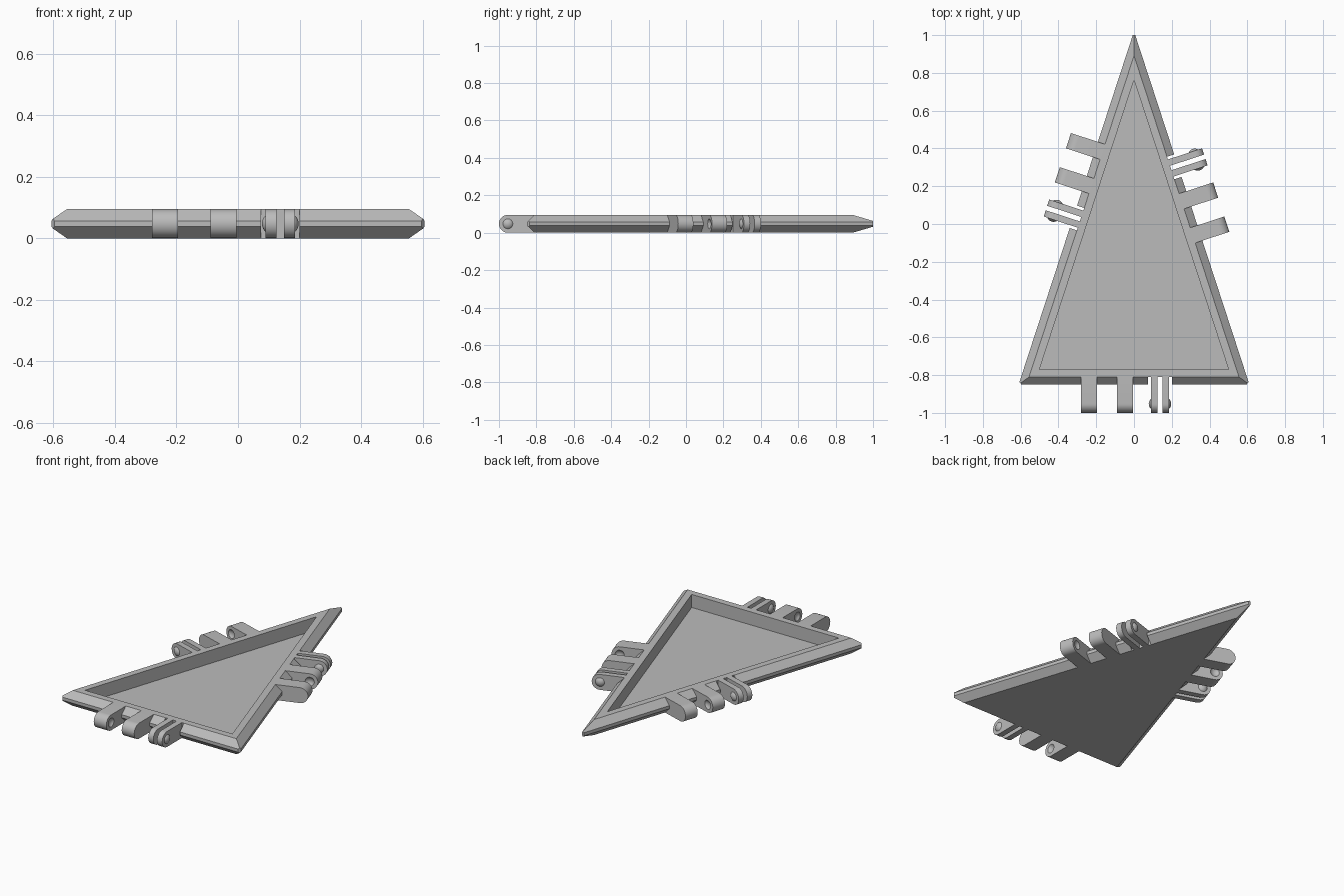
import bpy, bmesh, math
from mathutils import Matrix, Vector

if "Cube" in bpy.data.objects:
    bpy.data.objects.remove(bpy.data.objects["Cube"], do_unlink=True)

grey = bpy.data.materials.new("plain_grey")
grey.use_nodes = True
GREY = (0.5, 0.5, 0.5, 1)
grey.diffuse_color = GREY
grey.node_tree.nodes["Principled BSDF"].inputs["Base Color"].default_value = GREY

H = 0.095                       # plate thickness
APEX, BASE, HALF = 1.02, -0.85, 0.611
TIP = math.atan2(HALF, APEX - BASE)
RADIUS = H / 2
AXIS_Y = -1 + RADIUS            # hinge axis, in the front edge's frame


def make_object(name, bm, matrix=Matrix()):
    bmesh.ops.recalc_face_normals(bm, faces=bm.faces)
    mesh = bpy.data.meshes.new(name)
    bm.to_mesh(mesh)
    bm.free()
    mesh.transform(matrix)
    mesh.materials.append(grey)
    obj = bpy.data.objects.new(name, mesh)
    bpy.context.collection.objects.link(obj)
    return obj


def carve(obj, cutter):
    """Subtract the cutter, bake the result and drop the cutter."""
    cutter.hide_render = True
    mod = obj.modifiers.new("carve", "BOOLEAN")
    mod.operation, mod.solver, mod.object = "DIFFERENCE", "EXACT", cutter
    graph = bpy.context.evaluated_depsgraph_get()
    baked = bpy.data.meshes.new_from_object(obj.evaluated_get(graph))
    obj.modifiers.clear()
    obj.data = baked
    bpy.data.objects.remove(cutter, do_unlink=True)


def smooth(obj):
    bpy.ops.object.select_all(action="DESELECT")
    obj.select_set(True)
    bpy.context.view_layer.objects.active = obj
    bpy.ops.object.shade_smooth_by_angle(angle=math.radians(30))


def triangle(d, z):
    """Corners of the outline moved inward by d."""
    top, low = APEX - d / math.sin(TIP), BASE + d
    x = (top - low) * math.tan(TIP)
    return [(-x, low, z), (x, low, z), (0, top, z)]


def build_plate():
    bm = bmesh.new()
    levels = [(0.04, 0), (0, 0.038), (0, 0.057), (0.04, H), (0.08, H), (0.08, 0.015)]
    rings = [[bm.verts.new(p) for p in triangle(d, z)] for d, z in levels]
    bm.faces.new(rings[0])
    bm.faces.new(rings[-1])
    for a, b in zip(rings, rings[1:]):
        for i in range(3):
            j = (i + 1) % 3
            bm.faces.new((a[i], a[j], b[j], b[i]))
    # blunt the three sharp tips
    lean = (math.pi / 2 - TIP) / 2
    cuts = [(Vector((0, 1, 0)), Vector((0, 1, 0)))]
    for side in (-1, 1):
        out = Vector((side * math.cos(lean), -math.sin(lean), 0))
        cuts.append((Vector((side * HALF, BASE, 0)) - out * 0.012, out))
    for point, normal in cuts:
        geom = bm.verts[:] + bm.edges[:] + bm.faces[:]
        bmesh.ops.bisect_plane(bm, geom=geom, plane_co=point, plane_no=normal, clear_outer=True)
        bmesh.ops.holes_fill(bm, edges=[e for e in bm.edges if e.is_boundary])
    return make_object("tray_plate", bm)


def box(name, lo, hi, matrix):
    bm = bmesh.new()
    bmesh.ops.create_cube(bm, size=1)
    lo, hi = Vector(lo), Vector(hi)
    for v in bm.verts:
        v.co = (lo + hi) / 2 + v.co * (hi - lo)
    return make_object(name, bm, matrix)


def ball(name, x, matrix):
    bm = bmesh.new()
    place = Matrix.Translation((x, AXIS_Y, RADIUS)) @ Matrix.Rotation(math.pi / 2, 4, "Y")
    bmesh.ops.create_uvsphere(bm, u_segments=24, v_segments=16, radius=0.036, matrix=place)
    return make_object(name, bm, matrix)


def arm(name, x0, x1, matrix):
    """Round-ended hinge arm, extruded along the edge."""
    profile = [(-0.795, H), (-0.795, 0)]
    for i in range(17):
        a = -math.pi / 2 - math.pi * i / 16
        profile.append((AXIS_Y + RADIUS * math.cos(a), RADIUS + RADIUS * math.sin(a)))
    bm = bmesh.new()
    face = bm.faces.new([bm.verts.new((x0, y, z)) for y, z in profile])
    ext = bmesh.ops.extrude_face_region(bm, geom=[face])
    verts = [g for g in ext["geom"] if isinstance(g, bmesh.types.BMVert)]
    bmesh.ops.translate(bm, verts=verts, vec=(x1 - x0, 0, 0))
    return make_object(name, bm, matrix)


def clip_bump(name, face_x, side, matrix):
    """Shallow dome on the outer side of a clip arm."""
    bm = bmesh.new()
    place = Matrix.Translation((face_x - side * 0.024, AXIS_Y, RADIUS)) @ Matrix.Rotation(math.pi / 2, 4, "Y")
    bmesh.ops.create_uvsphere(bm, u_segments=24, v_segments=24, radius=0.036, matrix=place)
    geom = bm.verts[:] + bm.edges[:] + bm.faces[:]
    bmesh.ops.bisect_plane(bm, geom=geom, plane_co=(face_x - side * 0.004, 0, 0),
                           plane_no=(-side, 0, 0), clear_outer=True)
    bmesh.ops.holes_fill(bm, edges=[e for e in bm.edges if e.is_boundary])
    smooth(make_object(name, bm, matrix))


def build_hinge(label, matrix, plate):
    # clearance in the rim around the clip
    carve(plate, box("clip_notch", (0.075, -0.95, -0.05), (0.2, -0.81, 0.15), matrix))
    # two solid knuckles with facing dimples
    for name, x0, x1, dimple in (("outer", -0.28, -0.195, -0.171), ("middle", -0.09, -0.005, -0.114)):
        knuckle = arm(f"{label}_{name}_knuckle", x0, x1, matrix)
        carve(knuckle, ball("dimple_cutter", dimple, matrix))
        smooth(knuckle)
    # split snap clip with a dome on each outer side
    for name, x0, x1, face_x, side in (("inner", 0.09, 0.125, 0.09, -1), ("outer", 0.15, 0.185, 0.185, 1)):
        smooth(arm(f"{label}_{name}_clip", x0, x1, matrix))
        clip_bump(f"{label}_{name}_clip_bump", face_x, side, matrix)


def edge_frame(side, shift):
    """Carry the front edge's hinge onto a slanted edge."""
    turn = Matrix.Rotation(side * (math.pi / 2 + TIP), 4, "Z")
    middle = Matrix.Translation((side * HALF / 2, (APEX + BASE) / 2, 0))
    return middle @ turn @ Matrix.Translation((shift, -BASE, 0))


plate = build_plate()
build_hinge("front", Matrix(), plate)
build_hinge("left", edge_frame(1, 0.098), plate)
build_hinge("right", edge_frame(-1, -0.088), plate)
